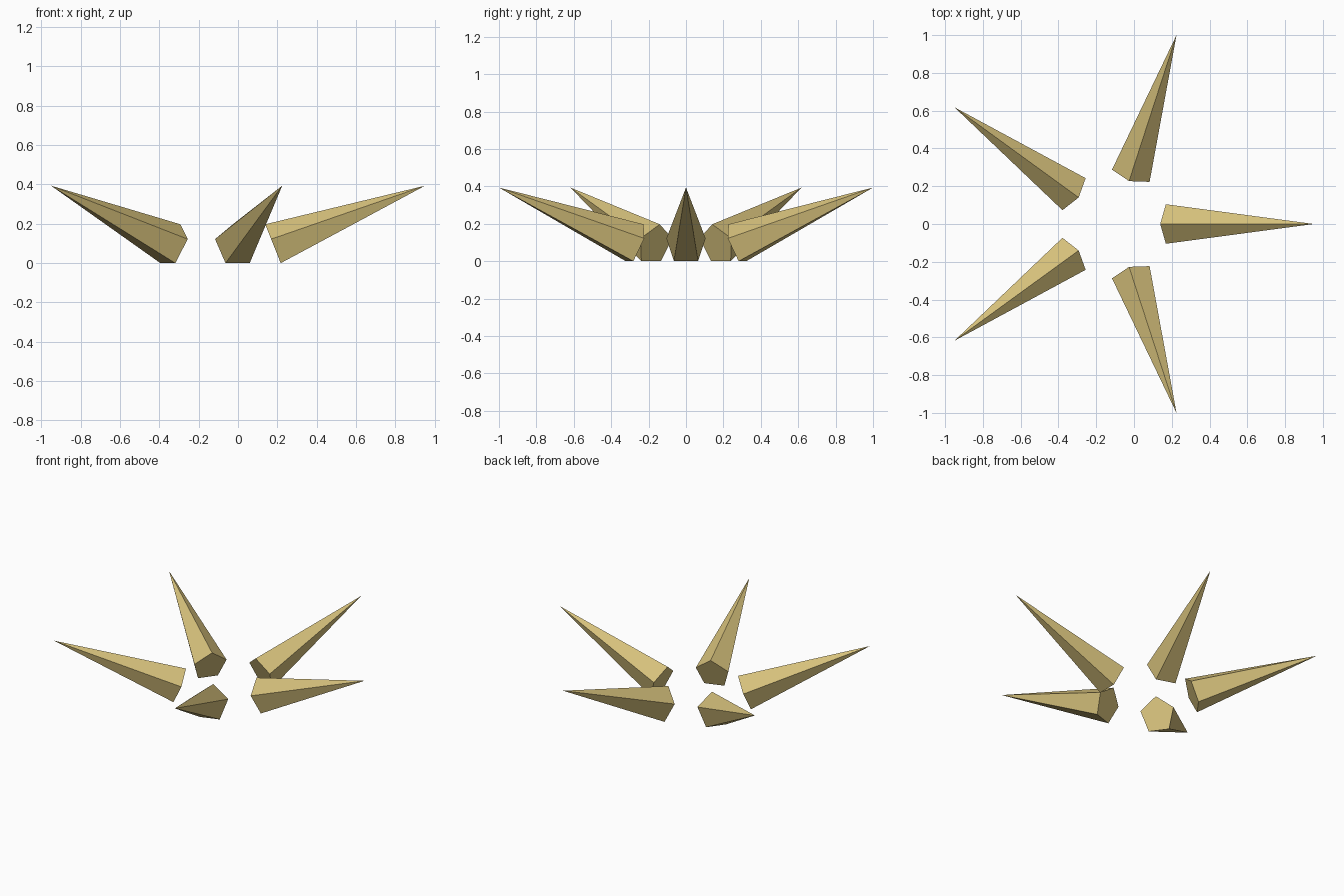
import bpy, bmesh, math
from mathutils import Vector, Matrix

if "Cube" in bpy.data.objects:
    bpy.data.objects.remove(bpy.data.objects["Cube"])

mat = bpy.data.materials.new("sandy tan")
mat.diffuse_color = (0.67, 0.53, 0.20, 1.0)
mat.use_nodes = True
mat.node_tree.nodes["Principled BSDF"].inputs["Base Color"].default_value = mat.diffuse_color

RING_X = -0.10                       # centre of the ring of spikes
TIP = Vector((1.0515, 0, 0.395))     # spike tip, relative to ring centre
BASE = Vector((0.282, 0, 0.0895))    # centre of the five-sided base
WIDTH, HEIGHT = 0.11, 0.1175         # base radii across and upward


def spike(name, angle):
    """Five-sided pyramid leaning outward, one corner of its base on top."""
    axis = (TIP - BASE).normalized()
    side = Vector((0, 1, 0))
    up = axis.cross(side)
    bm = bmesh.new()
    ring = []
    for i in range(5):
        a = math.tau * i / 5
        ring.append(bm.verts.new(BASE + side * WIDTH * math.sin(a) + up * HEIGHT * math.cos(a)))
    tip = bm.verts.new(TIP)
    bm.faces.new(ring)
    for i in range(5):
        bm.faces.new((ring[i], ring[(i + 1) % 5], tip))
    bmesh.ops.recalc_face_normals(bm, faces=bm.faces)
    # turn into place around the ring and set the lowest edge on the ground
    bm.transform(Matrix.Translation((RING_X, 0, 0)) @ Matrix.Rotation(angle, 4, 'Z'))
    low = min(v.co.z for v in bm.verts)
    bm.transform(Matrix.Translation((0, 0, -low)))
    me = bpy.data.meshes.new(name)
    bm.to_mesh(me)
    bm.free()
    me.materials.append(mat)
    bpy.context.collection.objects.link(bpy.data.objects.new(name, me))


# five spikes fanned evenly around the ring
for n in range(5):
    spike(f"spike_{n + 1}", math.tau * n / 5)
